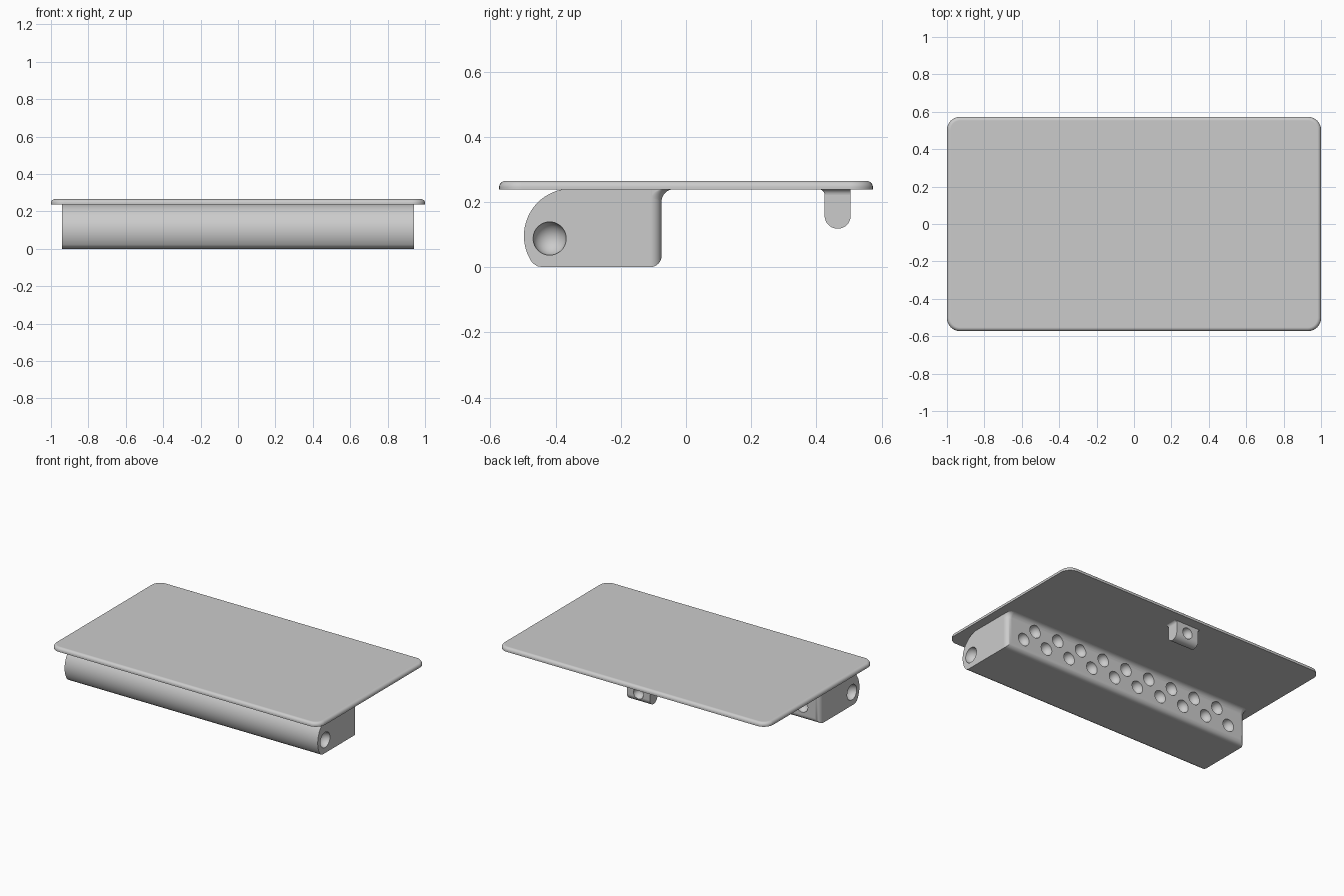
import bpy, bmesh
from math import sin, cos, pi, radians

if "Cube" in bpy.data.objects:
    bpy.data.objects.remove(bpy.data.objects["Cube"])

grey = bpy.data.materials.new("light_grey")
grey.use_nodes = True
colour = (0.6, 0.6, 0.6, 1)
grey.diffuse_color = colour
grey.node_tree.nodes["Principled BSDF"].inputs["Base Color"].default_value = colour

PLATE_BOTTOM = 0.238
BACK = -0.075        # rear face of the housing
HOUSING_X = 0.94


def make_object(name, bm):
    bmesh.ops.recalc_face_normals(bm, faces=bm.faces)
    mesh = bpy.data.meshes.new(name)
    bm.to_mesh(mesh)
    bm.free()
    mesh.materials.append(grey)
    obj = bpy.data.objects.new(name, mesh)
    bpy.context.collection.objects.link(obj)
    return obj


def arc(cx, cy, r, start, end, n):
    angles = [radians(start + (end - start) * i / n) for i in range(n + 1)]
    return [(cx + r * cos(a), cy + r * sin(a)) for a in angles]


def rounded_rect(hx, y0, y1, r_front, r_back, z, n=8):
    """Outline of a rounded rectangle, starting at the back left corner."""
    pts = []
    for sx, y, sy, r, a in ((1, y1, -1, r_back, 0), (-1, y1, -1, r_back, 90),
                            (-1, y0, 1, r_front, 180), (1, y0, 1, r_front, 270)):
        pts += arc(sx * (hx - r), y + sy * r, r, a, a + 90, n)
    return [(x, y, z) for x, y in pts]


def loft(name, rings):
    """Skin a stack of matching outlines and cap both ends."""
    bm = bmesh.new()
    rows = [[bm.verts.new(p) for p in ring] for ring in rings]
    n = len(rows[0])
    for a, b in zip(rows, rows[1:]):
        for i in range(n):
            j = (i + 1) % n
            bm.faces.new((a[i], a[j], b[j], b[i]))
    bm.faces.new(rows[0])
    bm.faces.new(rows[-1])
    return make_object(name, bm)


def prism(profile, hx):
    """Extrude a side profile (y, z) across the width."""
    bm = bmesh.new()
    face = bm.faces.new([bm.verts.new((-hx, y, z)) for y, z in profile])
    new = bmesh.ops.extrude_face_region(bm, geom=[face])["geom"]
    moved = [v for v in new if isinstance(v, bmesh.types.BMVert)]
    bmesh.ops.translate(bm, verts=moved, vec=(2 * hx, 0, 0))
    return bm


def flare_steps(r, n=8):
    """Height below the plate and outward growth of a concave fillet."""
    return [(r * (1 - sin(a)), r * (1 - cos(a)))
            for a in (pi / 2 * i / n for i in range(n + 1))]


def carve(objects, dimples):
    """Cut spherical sockets (x, y, z, radius) into the objects."""
    bm = bmesh.new()
    for x, y, z, r in dimples:
        made = bmesh.ops.create_uvsphere(bm, u_segments=24, v_segments=17, radius=r)
        bmesh.ops.translate(bm, verts=made["verts"], vec=(x, y, z))
    cutter = make_object("socket_cutter", bm)
    cutter.hide_render = True
    for obj in objects:
        mod = obj.modifiers.new("sockets", "BOOLEAN")
        mod.operation = "DIFFERENCE"
        mod.solver = "EXACT"
        mod.object = cutter
        graph = bpy.context.evaluated_depsgraph_get()
        obj_mesh = bpy.data.meshes.new_from_object(obj.evaluated_get(graph))
        obj.modifiers.clear()
        obj.data = obj_mesh
    bpy.data.objects.remove(cutter)


# Thin top plate: square lower edge, rounded upper edge
outline = [(PLATE_BOTTOM, 0)]
outline += [(0.245 + 0.02 * sin(a), 0.02 * (1 - cos(a)))
            for a in (pi / 2 * i / 8 for i in range(9))]
plate = loft("top_plate", [
    rounded_rect(1 - inset, -0.573 + inset, 0.573 - inset, 0.07 - inset, 0.07 - inset, z)
    for z, inset in outline])

# Long housing under the front, with a rounded nose
nose = arc(-0.352, 0.096, 0.145, 90, 215, 28)
profile = [(BACK, 0.24), (-0.352, 0.241)] + nose[1:] + [(-0.456, 0.003), (-0.437, 0), (BACK, 0)]
bm = prism(profile, HOUSING_X)
rear_edges = [e for e in bm.edges
              if all(abs(v.co.y - BACK) < 1e-4 for v in e.verts)
              and min(v.co.z for v in e.verts) < 0.1]
bmesh.ops.bevel(bm, geom=rear_edges, offset=0.035, segments=8, profile=0.5, affect="EDGES")
housing = make_object("hinge_housing", bm)

# Concave blend from the housing's rear face into the plate
blend = loft("housing_blend", [
    rounded_rect(HOUSING_X - 0.0005, -0.3, BACK + grow, 0.02, 0.035, PLATE_BOTTOM + 0.001 - drop)
    for drop, grow in flare_steps(0.038)])

# Sockets: one in each end, two staggered rows in the rear face
rows = [(0.18 * (i - 4.5), BACK, 0.093, 0.042) for i in range(10)]
rows += [(0.18 * (i - 4), BACK, 0.18, 0.042) for i in range(9)]
ends = [(s * HOUSING_X, -0.418, 0.088, 0.051) for s in (-1, 1)]
carve([housing, blend], rows + ends)

# Small latch tab near the back, rounded at the bottom
tab_profile = [(0.505, 0.24), (0.425, 0.24)] + arc(0.465, 0.158, 0.04, 180, 360, 20)
tab = make_object("latch_tab", prism(tab_profile, 0.085))
tab_blend = loft("latch_tab_blend", [
    rounded_rect(0.085 + grow, 0.425 - grow, 0.5045, 0.002 + grow, 0.001,
                 PLATE_BOTTOM + 0.001 - drop)
    for drop, grow in flare_steps(0.018)])
carve([tab, tab_blend], [(0, 0.505, 0.18, 0.037)])

# Smooth curved surfaces while keeping hard edges
bpy.ops.object.select_all(action="DESELECT")
for obj in (plate, housing, blend, tab, tab_blend):
    obj.select_set(True)
bpy.context.view_layer.objects.active = plate
bpy.ops.object.shade_smooth_by_angle(angle=radians(30))
for obj in (plate, housing, blend, tab, tab_blend):
    mod = obj.modifiers.new("even_normals", "WEIGHTED_NORMAL")
    mod.keep_sharp = True
